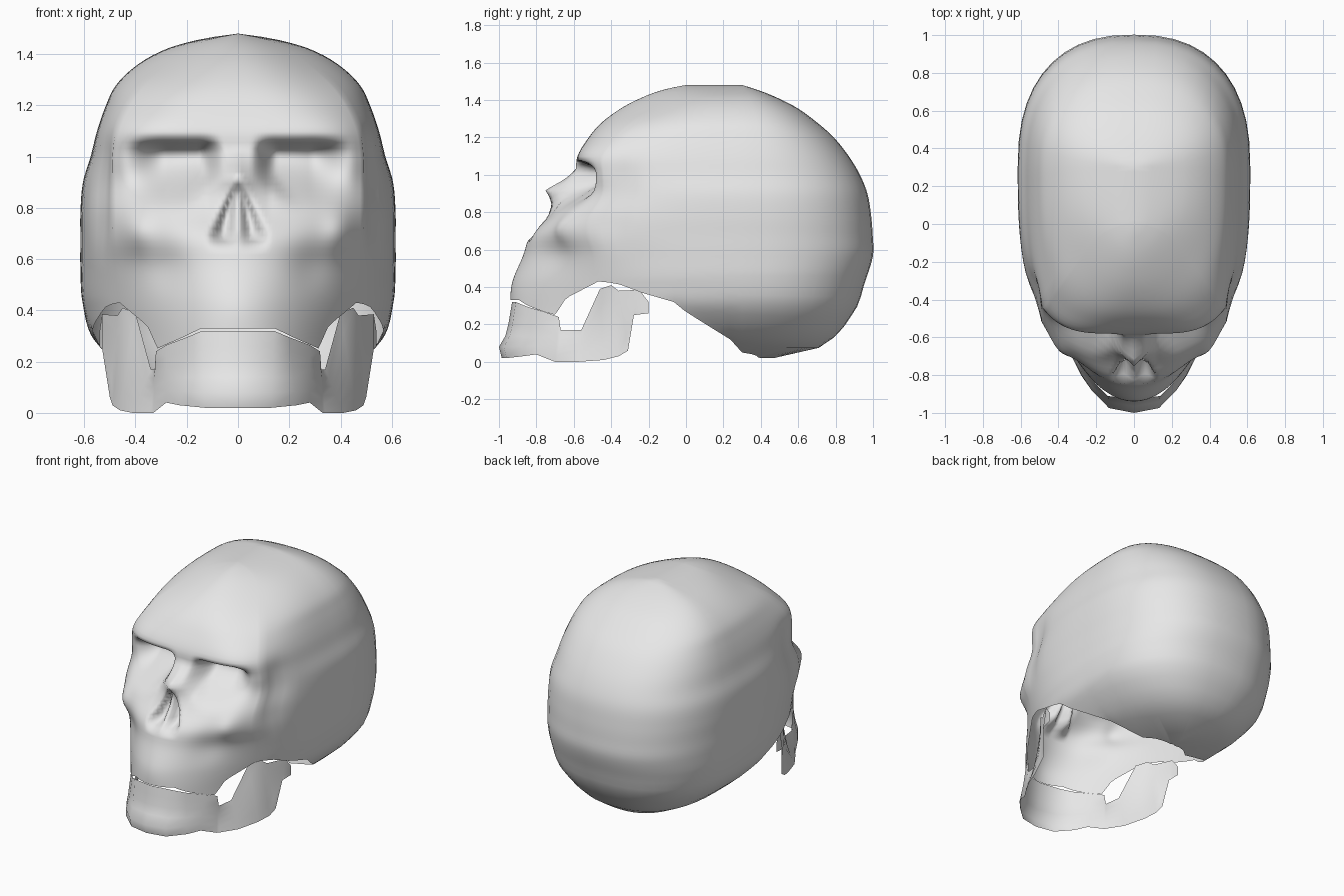
import bpy
import bmesh
import math

default_cube = bpy.data.objects.get("Cube")
if default_cube:
    bpy.data.objects.remove(default_cube, do_unlink=True)

# One bone colour for everything
bone = bpy.data.materials.new("pale grey bone")
bone.use_nodes = True
bone.diffuse_color = (0.8, 0.8, 0.8, 1)
bone.node_tree.nodes["Principled BSDF"].inputs["Base Color"].default_value = bone.diffuse_color


def linear(table, t):
    """Straight interpolation through (position, value) pairs."""
    for (a, va), (b, vb) in zip(table, table[1:]):
        if t <= b:
            return va + (vb - va) * max(0, t - a) / (b - a)
    return table[-1][1]


def curve(rows, z, column):
    """Smooth interpolation of one column of a table sorted by its first column."""
    def slope(k):
        lo, hi = rows[max(k - 1, 0)], rows[min(k + 1, len(rows) - 1)]
        return (hi[column] - lo[column]) / (hi[0] - lo[0])

    k = 0
    while k < len(rows) - 2 and z > rows[k + 1][0]:
        k += 1
    a, b = rows[k], rows[k + 1]
    span = b[0] - a[0]
    t = min(max((z - a[0]) / span, 0), 1)
    s = t * t * (3 - 2 * t)
    return (a[column] * (1 - s) + b[column] * s
            + span * t * (1 - t) * ((1 - t) * slope(k) - t * slope(k + 1)))


def smooth(lo, hi, value):
    t = min(max((value - lo) / (hi - lo), 0), 1)
    return t * t * (3 - 2 * t)


def hill(value, centre, width):
    return math.exp(-((value - centre) / width) ** 2)


def make_half_sheet(name, columns, crease):
    """Skin a grid of columns (front to back, bottom to top) and mirror it across x."""
    bm = bmesh.new()
    grid = [[bm.verts.new(p) for p in column] for column in columns]
    for left, right in zip(grid, grid[1:]):
        for j in range(len(left) - 1):
            bm.faces.new((left[j], right[j], right[j + 1], left[j + 1]))
    bmesh.ops.remove_doubles(bm, verts=bm.verts, dist=0.0005)
    bmesh.ops.dissolve_degenerate(bm, edges=bm.edges, dist=0.0005)
    mesh = bpy.data.meshes.new(name)
    bm.to_mesh(mesh)
    bm.free()
    mesh.materials.append(bone)
    obj = bpy.data.objects.new(name, mesh)
    bpy.context.collection.objects.link(obj)
    mirror = obj.modifiers.new("mirror", 'MIRROR')
    mirror.merge_threshold = 0.001
    bpy.ops.object.select_all(action='DESELECT')
    obj.select_set(True)
    bpy.context.view_layer.objects.active = obj
    bpy.ops.object.shade_smooth_by_angle(angle=math.radians(crease))
    return obj


# Horizontal slices: height, front y, temple x, temple y, half width, back y, front squareness
TOP = 1.48
MID_Y = 0.3
SLICES = [
    (0.02, -.94, .42, -.5, 0, .47, 2.1),
    (0.08, -.94, .42, -.5, .31, .72, 2.1),
    (0.27, -.94, .42, -.5, .55, .9, 2.1),
    (0.42, -.93, .46, -.47, .605, .955, 1.9),
    (0.57, -.87, .48, -.48, .615, 1, 2),
    (0.68, -.83, .49, -.51, .615, .998, 2.3),
    (0.78, -.73, .49, -.5, .615, .99, 3),
    (0.9, -.65, .49, -.44, .605, .97, 2.6),
    (1.0, -.595, .49, -.44, .575, .93, 3.2),
    (1.1, -.58, .475, -.44, .55, .87, 5),
    (1.2, -.52, .43, -.37, .515, .79, 3.5),
    (1.28, -.45, .37, -.29, .475, .7, 2.6),
    (1.36, -.34, .28, -.17, .39, .59, 2.2),
    (1.42, -.22, .2, -.07, .28, .47, 2),
    (1.455, -.12, .12, -.02, .16, .38, 2),
    (1.471, -.05, .05, 0, .07, .33, 2),
    (TOP, 0, 0, 0, 0, .3, 2),
]

# Lower rim of the open shell, along the face, the side and the back
RIMS = {
    "face": [(0, .33), (.33, .33), (.48, .3), (.76, .25), (.81, .34), (1, .43)],
    "side": [(0, .43), (.13, .42), (.31, .37), (.54, .32), (.62, .27), (.96, .1), (1, .05)],
    "back": [(0, .05), (.3, .02), (1, .02)],
}


def face_relief(x, z):
    """Backward shift of the face surface for sockets, nose and cheeks."""
    # Eye socket, deepest beneath the brow
    inner = .05 + .9 * max(0, .93 - z)
    across = smooth(inner, inner + .1, x) * (1 - smooth(.28, .46, x))
    upright = smooth(.78, 1, z) * (1 - smooth(1.01, 1.085, z))
    shift = .165 * across * upright
    # Nasal bone, rising to a tip above the opening
    height = linear([(.7, 0), (.84, .05), (.92, .115), (.97, .05), (1.03, 0)], z)
    shift -= height * max(0, 1 - x / .12)
    # Pear-shaped nasal opening with a central ridge
    half = .13 * min(1, (.91 - z) / .22)
    if half > 0:
        inside = (1 - smooth(half * .45, half, x)) * smooth(.65, .69, z)
        shift += inside * (.03 + .07 * smooth(0, .055, x))
    # Cheekbone and the hollow below it
    shift -= .04 * hill(x, .4, .06) * hill(z, .71, .08)
    shift += .02 * hill(x, .29, .08) * hill(z, .57, .09)
    return shift


def skull_point(part, t, z):
    front, tx, ty, width, back, square = (curve(SLICES, z, c) for c in range(1, 7))
    if part == "face":
        x = tx * t
        y = ty + (front - ty) * (1 - t ** square)
        return x, y + face_relief(x, z), z
    if part == "side":
        x = tx + (width - tx) * (1 - (1 - t) ** 3)
        dent = .02 * hill(t, .14, .1) * smooth(.55, .75, z) * (1 - smooth(.95, 1.15, z))
        return x - dent, ty + (MID_Y - ty) * t, z
    angle = t * math.pi / 2
    power = 2 / 2.4
    x = width * max(0, math.cos(angle)) ** power
    return (x if t < 1 else 0), MID_Y + (back - MID_Y) * math.sin(angle) ** power, z


# Skull shell: cranium and face in one open sheet, with level rows above the rim
LEVEL = 0.46
LOW_ROWS = 8
HIGH_ROWS = 48


def skull_column(part, t):
    bottom = linear(RIMS[part], t)
    heights = [bottom + (LEVEL - bottom) * j / LOW_ROWS for j in range(LOW_ROWS)]
    for j in range(HIGH_ROWS + 1):
        v = j / HIGH_ROWS
        rise = .6 * v + .4 * math.sin(v * math.pi / 2)
        heights.append(LEVEL + (TOP - LEVEL) * rise)
    return [skull_point(part, t, z) for z in heights]


columns = []
for part, count in (("face", 36), ("side", 13), ("back", 11)):
    first = 0 if part == "face" else 1
    columns += [skull_column(part, i / count) for i in range(first, count + 1)]
make_half_sheet("skull_shell", columns, 150)

# Lower jaw: top and bottom edge from chin to hinge
JAW_TOP = [
    (0, -.93, .32), (.14, -.91, .32), (.2, -.85, .295), (.28, -.75, .265),
    (.32, -.68, .24), (.325, -.67, .17), (.34, -.56, .17), (.4, -.46, .39),
    (.45, -.4, .41), (.47, -.36, .38), (.53, -.25, .385), (.54, -.2, .32),
]
JAW_BOTTOM = [
    (0, -.98, .02), (.13, -.955, .02), (.23, -.87, .03), (.28, -.8, .04),
    (.33, -.7, 0), (.34, -.69, 0), (.41, -.58, 0), (.46, -.44, .01),
    (.49, -.36, .03), (.5, -.31, .06), (.53, -.28, .25), (.54, -.2, .26),
]


def jaw_column(low, high, rows=5):
    column = []
    for j in range(rows + 1):
        v = j / rows
        x, y, z = (a + (b - a) * v for a, b in zip(low, high))
        # The chin swells forward just above its lower edge
        chin = .03 * hill(v, .2, .15) * (1 - smooth(.1, .35, x))
        column.append((x, y - chin, z))
    return column


make_half_sheet("lower_jaw", [jaw_column(a, b) for a, b in zip(JAW_BOTTOM, JAW_TOP)], 60)
